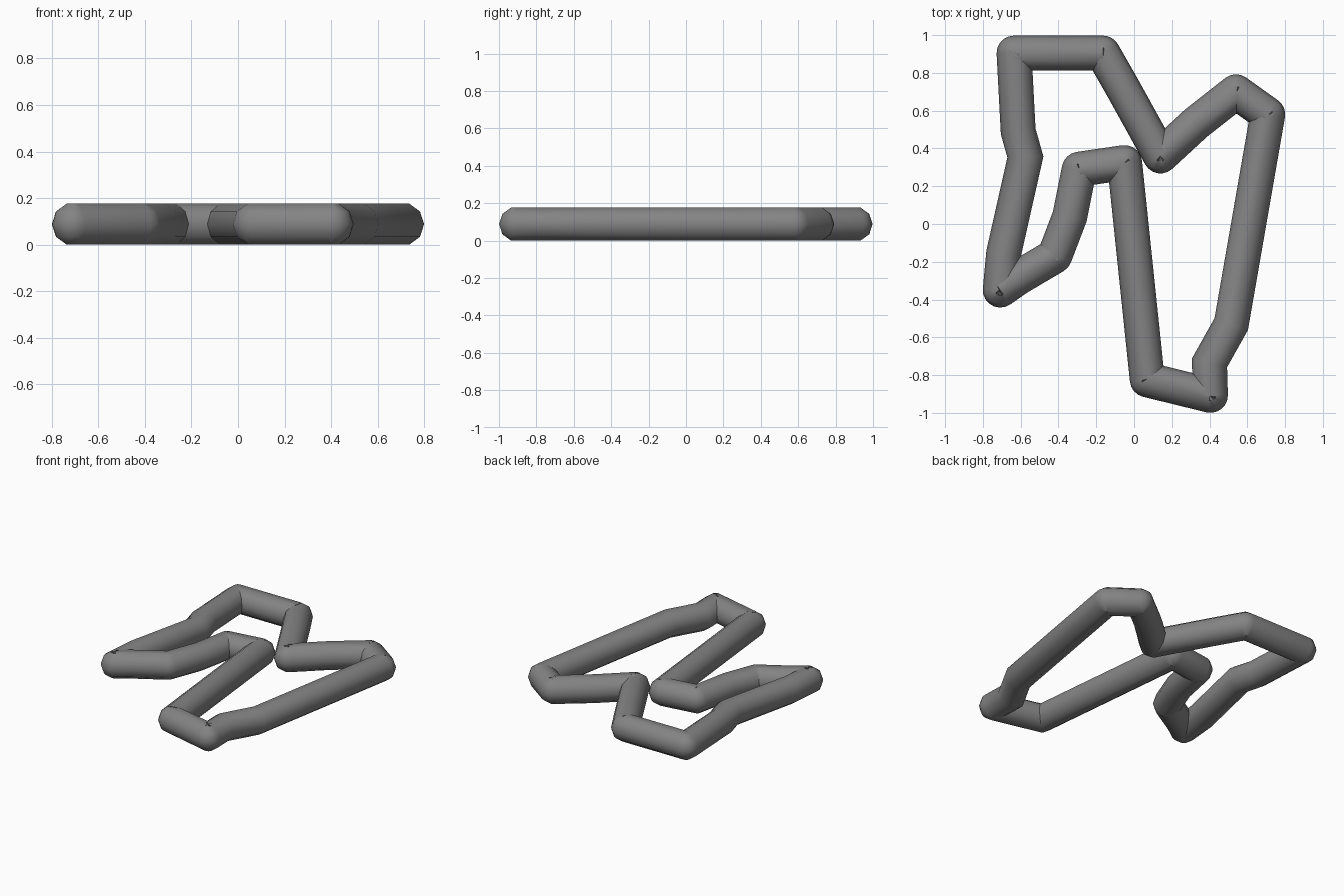
import bpy, bmesh, math
from mathutils import Vector

if "Cube" in bpy.data.objects:
    bpy.data.objects.remove(bpy.data.objects["Cube"])

R = 0.0925      # tube radius
SIDES = 10
Z = R * math.cos(math.radians(18))   # flat facet rests on z = 0

# centreline of the closed outline
path = [(-0.635, 0.905), (-0.165, 0.905), (-0.065, 0.73), (0.14, 0.36),
        (0.33, 0.535), (0.54, 0.70), (0.708, 0.58), (0.515, -0.53),
        (0.40, -0.735), (0.405, -0.907), (0.07, -0.825), (-0.05, 0.325),
        (-0.29, 0.29), (-0.34, 0.04), (-0.42, -0.17), (-0.615, -0.285),
        (-0.708, -0.35), (-0.69, -0.155), (-0.575, 0.355), (-0.613, 0.49)]
pts = [Vector(p) for p in path]

bm = bmesh.new()
rings = []


def add_ring(centre, heading, stretch=1.0):
    side = Vector((-math.sin(heading), math.cos(heading))) * stretch
    ring = []
    for k in range(SIDES):
        a = 2 * math.pi * k / SIDES
        p = centre + side * (R * math.cos(a))
        ring.append(bm.verts.new((p.x, p.y, Z + R * math.sin(a))))
    rings.append(ring)


# one mitred ring at soft bends, a fan of rings around sharp corners
for i, p in enumerate(pts):
    d_in = p - pts[i - 1]
    d_out = pts[(i + 1) % len(pts)] - p
    h = math.atan2(d_in.y, d_in.x)
    turn = math.atan2(d_in.cross(d_out), d_in.dot(d_out))
    if abs(turn) < math.radians(32):
        add_ring(p, h + turn / 2, 1 / math.cos(turn / 2))
    else:
        steps = math.ceil(abs(turn) / math.radians(20))
        for s in range(steps + 1):
            add_ring(p, h + turn * s / steps)

# skin the closed tube
for a, b in zip(rings, rings[1:] + rings[:1]):
    for k in range(SIDES):
        j = (k + 1) % SIDES
        bm.faces.new((a[k], a[j], b[j], b[k]))
bmesh.ops.remove_doubles(bm, verts=bm.verts, dist=1e-5)

mesh = bpy.data.meshes.new("tube_outline")
bm.to_mesh(mesh)
bm.free()
tube = bpy.data.objects.new("tube_outline", mesh)
bpy.context.collection.objects.link(tube)

# dark grey finish
grey = bpy.data.materials.new("dark_grey")
grey.diffuse_color = (0.23, 0.23, 0.23, 1)
grey.use_nodes = True
grey.node_tree.nodes["Principled BSDF"].inputs["Base Color"].default_value = grey.diffuse_color
mesh.materials.append(grey)

bpy.context.view_layer.objects.active = tube
tube.select_set(True)
bpy.ops.object.shade_smooth_by_angle(angle=math.radians(45))
